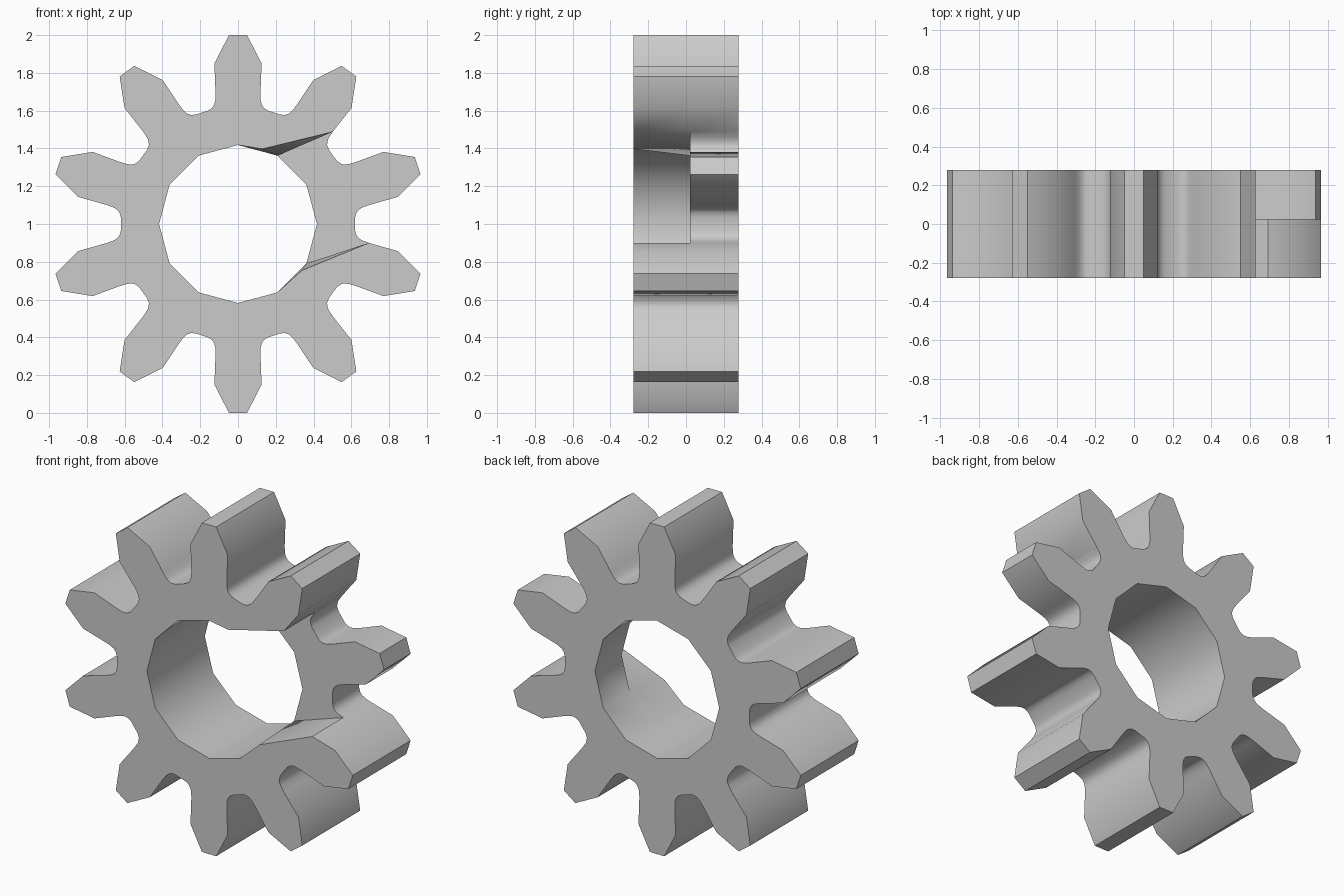
import bpy
import bmesh
from math import sin, cos, radians

cube = bpy.data.objects.get("Cube")
if cube:
    bpy.data.objects.remove(cube)

TEETH = 10
PITCH = 360 / TEETH
FRONT, STEP, BACK = -0.278, 0.022, 0.278
HOLE_RADIUS = 0.418


def turned(along, across, degrees):
    """Rotate a (radial, sideways) point about the gear axis."""
    c, s = cos(radians(degrees)), sin(radians(degrees))
    return along * c - across * s, along * s + across * c


# Gear outline: a rounded valley followed by a chamfered tooth, repeated
half_valley = [(0.693, 0.10), (0.66, 0.088), (0.64, 0.076), (0.627, 0.06), (0.62, 0.035)]
valley = [(a, -w) for a, w in half_valley] + half_valley[::-1]
tooth = [(0.85, -0.125), (1.0, -0.048), (1.0, 0.048), (0.85, 0.125)]
outline = []
for k in range(TEETH):
    outline += [turned(a, w, k * PITCH) for a, w in valley]
    outline += [turned(a, w, (k + 0.5) * PITCH) for a, w in tooth]

# Twelve-sided hole; its front edge is shifted where the notch meets it
hole = [turned(HOLE_RADIUS, 0, a) for a in range(-30, 330, 30)]
hole_front = list(hole)
hole_front[0] = turned(HOLE_RADIUS, 0, -PITCH)
hole_front[3] = turned(HOLE_RADIUS, 0, 2 * PITCH)

bm = bmesh.new()


def ring(points, y):
    return [bm.verts.new((x, y, z + 1)) for x, z in points]


def walls(first, second, indices):
    n = len(first)
    for i in indices:
        j = (i + 1) % n
        bm.faces.new((first[i], first[j], second[j], second[i]))


outer_f, outer_m, outer_b = [ring(outline, y) for y in (FRONT, STEP, BACK)]
inner_f, inner_m, inner_b = ring(hole_front, FRONT), ring(hole, STEP), ring(hole, BACK)

# The notch removes one tooth and its two valleys from the front half
n_out, n_in = len(outline), len(hole)
out_end = len(valley) + len(tooth) + len(valley) - 1
in_end = 3

walls(outer_m, outer_b, range(n_out))
walls(inner_m, inner_b, range(n_in))
walls(outer_f, outer_m, range(out_end, n_out))
walls(inner_f, inner_m, range(in_end, n_in))


# Flat caps: the main face and the notch sector
def main_cap(outer, inner):
    bm.faces.new(outer[out_end:] + outer[:1] + inner[:1] + inner[:in_end - 1 + 0:-1])


def sector_cap(outer, inner):
    bm.faces.new(outer[:out_end + 1] + inner[in_end::-1])


main_cap(outer_f, inner_f)
main_cap(outer_b, inner_b)
sector_cap(outer_m, inner_m)
sector_cap(outer_b, inner_b)

# Side walls of the notch
for o, i in ((0, 0), (out_end, in_end)):
    bm.faces.new((outer_f[o], outer_m[o], inner_m[i], inner_f[i]))

# Drop unused front vertices and finish the mesh
bmesh.ops.delete(bm, geom=[v for v in bm.verts if not v.link_faces], context="VERTS")
bmesh.ops.recalc_face_normals(bm, faces=bm.faces)
mesh = bpy.data.meshes.new("gear_wheel")
bm.to_mesh(mesh)
bm.free()

gear = bpy.data.objects.new("gear_wheel", mesh)
bpy.context.collection.objects.link(gear)

# Plain grey metal
grey = bpy.data.materials.new("light_grey")
grey.use_nodes = True
colour = (0.6, 0.6, 0.6, 1)
grey.diffuse_color = colour
grey.node_tree.nodes["Principled BSDF"].inputs["Base Color"].default_value = colour
mesh.materials.append(grey)

bpy.ops.object.select_all(action="DESELECT")
gear.select_set(True)
bpy.context.view_layer.objects.active = gear
bpy.ops.object.shade_smooth_by_angle(angle=radians(35))
